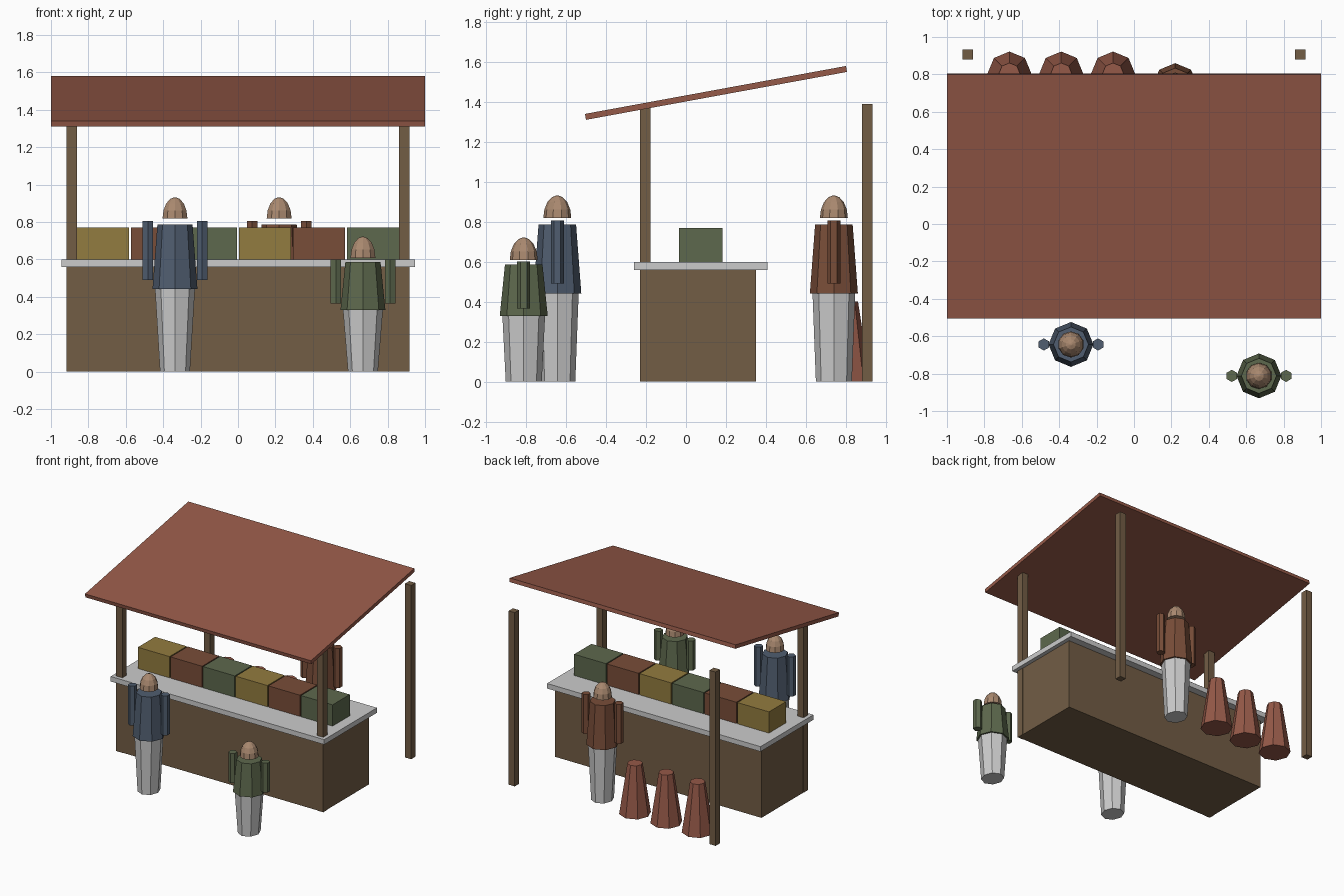
import bpy, bmesh
from math import cos, sin, pi, radians
from mathutils import Matrix

if "Cube" in bpy.data.objects:
    bpy.data.objects.remove(bpy.data.objects["Cube"])


def material(name, rgb):
    m = bpy.data.materials.new(name)
    m.diffuse_color = (*rgb, 1)
    m.use_nodes = True
    m.node_tree.nodes["Principled BSDF"].inputs["Base Color"].default_value = m.diffuse_color
    return m


WOOD = material("wood", (0.17, 0.11, 0.06))
RED = material("red_cloth", (0.30, 0.10, 0.065))
BROWN = material("brown", (0.19, 0.075, 0.04))
GREEN = material("green", (0.11, 0.14, 0.075))
YELLOW = material("yellow", (0.29, 0.20, 0.05))
BLUE = material("blue", (0.08, 0.11, 0.16))
SKIN = material("skin", (0.40, 0.25, 0.16))


def finish(name, bm, mat):
    bmesh.ops.recalc_face_normals(bm, faces=bm.faces)
    mesh = bpy.data.meshes.new(name)
    bm.to_mesh(mesh)
    bm.free()
    ob = bpy.data.objects.new(name, mesh)
    bpy.context.collection.objects.link(ob)
    if mat:
        mesh.materials.append(mat)
    return ob


def box(name, x, y, z, mat=None):
    """Box from (min, max) pairs."""
    bm = bmesh.new()
    size = [b - a for a, b in (x, y, z)]
    mid = [(a + b) / 2 for a, b in (x, y, z)]
    bmesh.ops.create_cube(bm, size=1, matrix=Matrix.Translation(mid) @ Matrix.Diagonal((*size, 1)))
    return finish(name, bm, mat)


def turned(name, x, y, rings, sides, mat=None):
    """Stacked polygon rings (rx, ry, z), first corner on +y, capped at both ends."""
    bm = bmesh.new()
    loops = []
    for rx, ry, z in rings:
        loops.append([bm.verts.new((x + rx * sin(2 * pi * i / sides),
                                    y + ry * cos(2 * pi * i / sides), z)) for i in range(sides)])
    for a, b in zip(loops, loops[1:]):
        for i in range(sides):
            j = (i + 1) % sides
            bm.faces.new((a[i], a[j], b[j], b[i]))
    bm.faces.new(loops[0])
    bm.faces.new(loops[-1])
    return finish(name, bm, mat)


# Counter and worktop
box("counter", (-0.913, 0.913), (-0.228, 0.35), (0, 0.565), WOOD)
box("countertop", (-0.945, 0.945), (-0.26, 0.407), (0.56, 0.6))

# Four posts
for sx in (-0.889, 0.889):
    for py, label in ((-0.204, "front_post"), (0.907, "back_post")):
        box(label, (sx - 0.027, sx + 0.027), (py - 0.027, py + 0.027), (0, 1.39), WOOD)

# Sloping awning
awning = box("awning", (-1, 1), (-0.664, 0.664), (-0.015, 0.015), RED)
awning.location = (0, 0.15, 1.445)
awning.rotation_euler.x = radians(10.4)

# Row of goods crates
for i in range(6):
    cx = (i - 2.5) * 0.2887
    box("crate", (cx - 0.14, cx + 0.14), (-0.035, 0.182), (0.6, 0.77), (YELLOW, BROWN, GREEN)[i % 3])

# Tapered sacks behind the counter
for sx in (-0.666, -0.389, -0.112):
    turned("sack", sx, 0.805, [(0.117, 0.117, 0), (0.056, 0.056, 0.4)], 8, RED)


def person(label, x, y, s, head_z, coat):
    """Figure with legs, coat, arms and a domed head; s scales the heights."""
    turned(label + "_legs", x, y, [(0.08, 0.09, 0), (0.107, 0.107, 0.445 * s)], 8)
    turned(label + "_coat", x, y, [(0.12, 0.12, 0.442 * s), (0.094, 0.094, 0.786 * s)], 8, coat)
    for dx in (-0.145, 0.145):
        turned(label + "_arm", x + dx, y, [(0.0325, 0.0325, 0.49 * s), (0.0325, 0.0325, 0.806 * s)], 6, coat)
    dome = [(0.07 * cos(t), 0.07 * cos(t), head_z + 0.114 * sin(t))
            for t in (radians(a) for a in (0, 22.5, 45, 67.5, 86))]
    turned(label + "_head", x, y, dome, 10, SKIN)


# Two customers and the seller
person("customer", -0.337, -0.644, 1, 0.818, BLUE)
person("small_customer", 0.668, -0.812, 0.745, 0.608, GREEN)
person("seller", 0.22, 0.74, 1, 0.818, BROWN)
